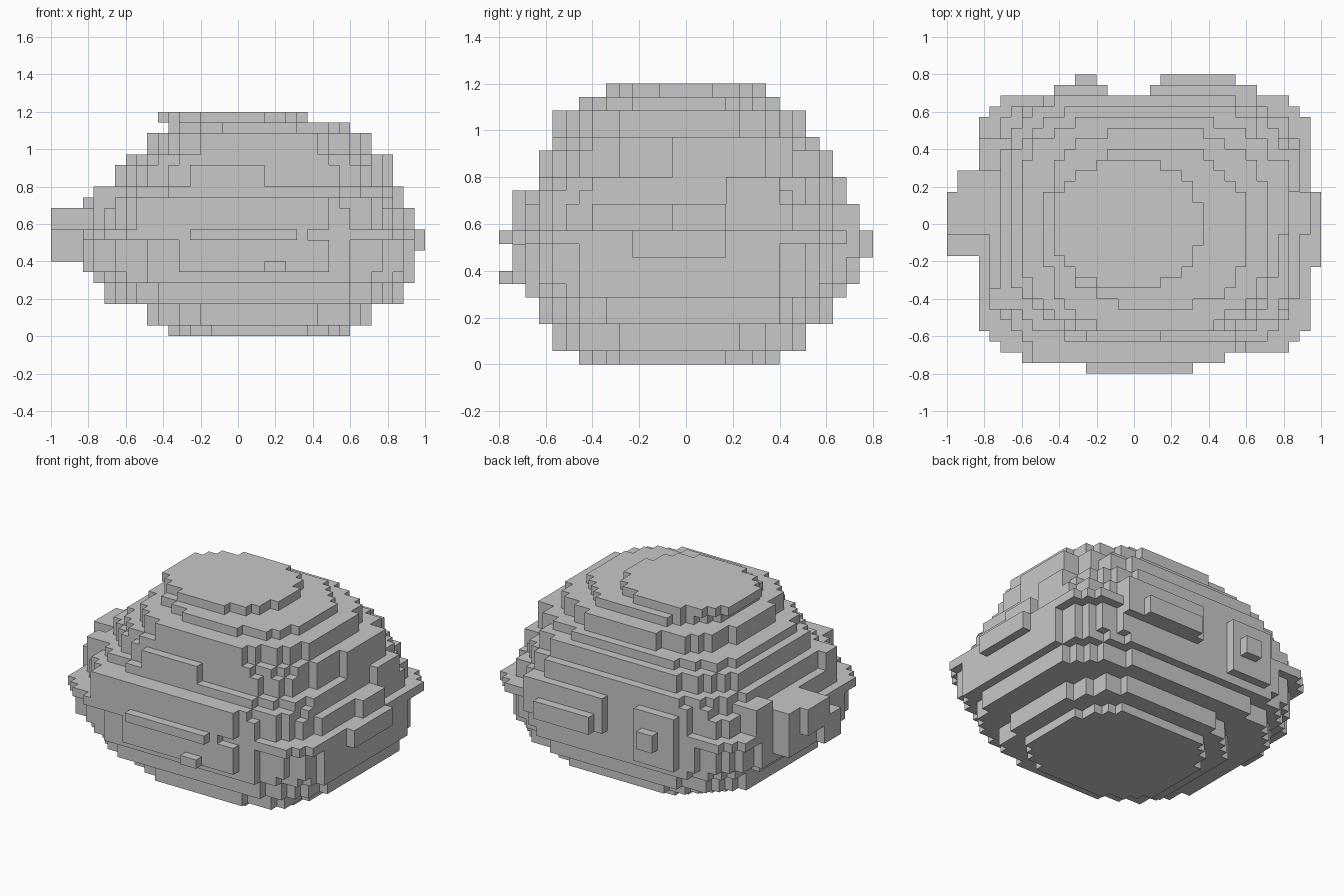
import bpy, bmesh, math

V = 2 / 35                      # voxel size
NX, NY, NZ = 35, 28, 21         # voxel grid

stone = bpy.data.materials.new("stone grey")
stone.diffuse_color = (0.58, 0.58, 0.58, 1)

# Layers: first level, end level, x min, x max, y min, y max, squareness
LAYERS = [
    (0, 1, -.37, .60, -.46, .40, 2.8),
    (1, 3, -.49, .71, -.57, .51, 3.0),
    (3, 5, -.71, .88, -.63, .63, 3.4),
    (5, 6, -.77, .94, -.69, .69, 3.6),
    (6, 9, -.83, .94, -.69, .69, 4.0),
    (9, 10, -.83, .94, -.69, .69, 8.0),
    (10, 12, -.77, .88, -.69, .69, 4.0),
    (12, 13, -.71, .83, -.69, .69, 4.0),
    (13, 14, -.71, .83, -.63, .69, 3.6),
    (14, 16, -.66, .77, -.57, .63, 3.4),
    (16, 17, -.60, .77, -.57, .57, 3.2),
    (17, 19, -.49, .71, -.57, .51, 2.5),
    (19, 20, -.37, .60, -.46, .40, 2.3),
    (20, 21, -.43, .37, -.34, .34, 2.0),
]

# Ledges and bumps: x min, x max, y min, y max, z min, z max
BUMPS = [
    # left side
    (-.94, -.77, -.17, .29, .40, .57), (-1.0, -.77, -.17, 0, .40, .57),
    (-1.0, -.77, 0, .17, .52, .57), (-.94, -.71, .06, .29, .57, .69),
    (-1.0, -.71, -.06, .17, .57, .69), (-.83, -.66, .29, .46, .57, .74),
    (-.77, -.6, -.46, -.34, .57, .80),
    # right side
    (.83, 1.0, -.23, .17, .46, .57), (.83, .94, -.06, .17, .57, .69),
    (.71, .88, .17, .40, .57, .80), (.71, .83, -.06, .34, .80, .97),
    # front
    (-.31, .49, -.74, -.6, .35, .52), (-.54, .49, -.74, -.6, .57, .74),
    (-.60, .37, -.74, -.6, .52, .57), (-.26, .31, -.8, -.6, .52, .57),
    (.14, .26, -.8, -.6, .35, .40), (-.26, .14, -.63, -.5, .80, .91),
    # back
    (-.31, -.20, .6, .8, .46, .57), (-.43, -.14, .6, .74, .35, .69),
    (.14, .54, .6, .8, .46, .57), (.09, .66, .6, .74, .46, .69),
]


def cell(v, n):
    """Grid index of a coordinate measured from the centre."""
    return round(v / V + n / 2)


cells = set()

# Rounded-square slabs with a slightly rippled edge
for k0, k1, x0, x1, y0, y1, n in LAYERS:
    i0, i1, j0, j1 = cell(x0, NX), cell(x1, NX), cell(y0, NY), cell(y1, NY)
    for i in range(i0, i1):
        for j in range(j0, j1):
            u = (2 * i + 1 - i0 - i1) / (i1 - i0)
            v = (2 * j + 1 - j0 - j1) / (j1 - j0)
            a = math.atan2(v, u)
            ripple = 0.05 * math.sin(7 * a + k0)
            if abs(u) ** n + abs(v) ** n <= 1.03 + ripple:
                cells.update((i, j, k) for k in range(k0, k1))

# Ledges and bumps
for x0, x1, y0, y1, z0, z1 in BUMPS:
    for i in range(cell(x0, NX), cell(x1, NX)):
        for j in range(cell(y0, NY), cell(y1, NY)):
            for k in range(round(z0 / V), round(z1 / V)):
                cells.add((i, j, k))

# Outer skin of the voxels
bm = bmesh.new()
verts = {}


def vert(p):
    if p not in verts:
        verts[p] = bm.verts.new(((p[0] - NX / 2) * V, (p[1] - NY / 2) * V, p[2] * V))
    return verts[p]


for c in sorted(cells):
    for axis in range(3):
        for side in (0, 1):
            near = list(c)
            near[axis] += 2 * side - 1
            if tuple(near) in cells:
                continue
            b, d = (axis + 1) % 3, (axis + 2) % 3
            loop = []
            for s, t in ((0, 0), (1, 0), (1, 1), (0, 1)):
                p = list(c)
                p[axis] += side
                p[b] += s
                p[d] += t
                loop.append(vert(tuple(p)))
            bm.faces.new(loop if side else loop[::-1])

mesh = bpy.data.meshes.new("boulder")
bm.to_mesh(mesh)
bm.free()
mesh.materials.append(stone)
boulder = bpy.data.objects.new("boulder", mesh)
bpy.context.collection.objects.link(boulder)
